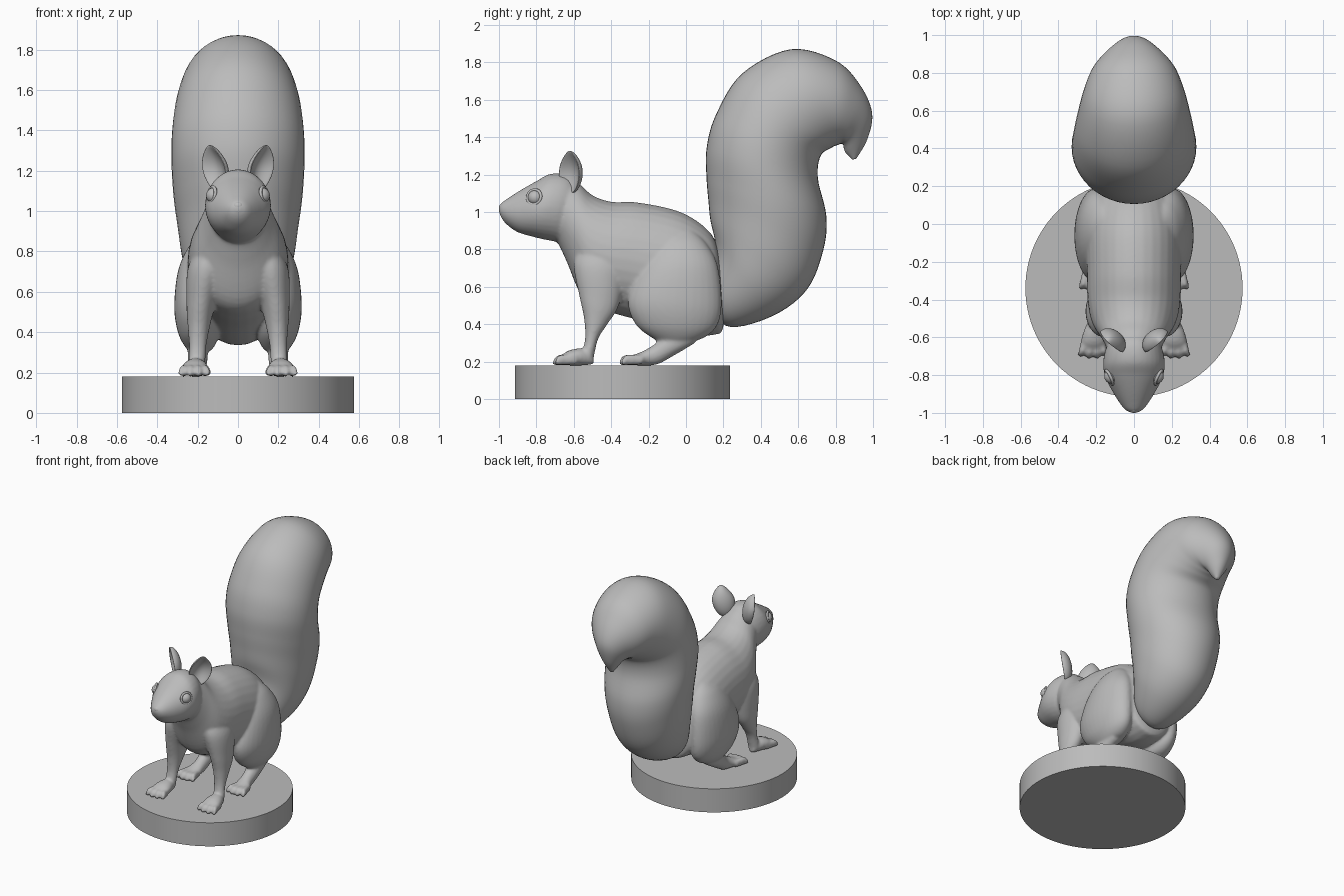
import bpy, bmesh, math
from mathutils import Vector, Matrix

cube = bpy.data.objects.get("Cube")
if cube:
    bpy.data.objects.remove(cube, do_unlink=True)

# One plain grey for everything
grey = bpy.data.materials.new("plain_grey")
grey.use_nodes = True
COLOUR = (0.5, 0.5, 0.5, 1)
grey.diffuse_color = COLOUR
grey.node_tree.nodes["Principled BSDF"].inputs["Base Color"].default_value = COLOUR


def finish(bm, name):
    """Turn a bmesh into a smooth grey object."""
    bmesh.ops.recalc_face_normals(bm, faces=bm.faces)
    for f in bm.faces:
        f.smooth = True
    mesh = bpy.data.meshes.new(name)
    bm.to_mesh(mesh)
    bm.free()
    ob = bpy.data.objects.new(name, mesh)
    bpy.context.collection.objects.link(ob)
    mesh.materials.append(grey)
    return ob


def spline(rows, steps):
    """Smooth curve through rows of numbers."""
    pts = [rows[0]] + list(rows) + [rows[-1]]
    out = []
    for a, b, c, d in zip(pts, pts[1:], pts[2:], pts[3:]):
        for k in range(steps):
            t = k / steps
            out.append([q + 0.5 * t * (r - p + t * (2*p - 5*q + 4*r - s + t * (3*(q - r) + s - p)))
                        for p, q, r, s in zip(a, b, c, d)])
    return out + [list(rows[-1])]


def loft(bm, rows, side=1, sides=32, steps=6):
    """Each row: centre x, one edge (y, z), opposite edge (y, z), half width."""
    rings = []
    for x, y1, z1, y2, z2, w in spline(rows, steps):
        c = Vector((x * side, (y1 + y2) / 2, (z1 + z2) / 2))
        n = Vector((0, (y1 - y2) / 2, (z1 - z2) / 2))
        angles = [math.tau * i / sides for i in range(sides)]
        rings.append([bm.verts.new(c + n * math.cos(a) + Vector((max(w, .004) * math.sin(a), 0, 0)))
                      for a in angles])
    for r, q in zip(rings, rings[1:]):
        for i in range(sides):
            j = (i + 1) % sides
            bm.faces.new((r[i], r[j], q[j], q[i]))
    bm.faces.new(rings[0])
    bm.faces.new(rings[-1])


def toes(bm, side, x, y, length):
    """Four toes fanning forward from a paw."""
    for k in (-1.5, -.5, .5, 1.5):
        reach = length - .012 * abs(k)
        loft(bm, [(x + .026 * k, y + .05, .235, y + .05, .185, .018),
                  (x + .036 * k, y - reach * .5, .238, y - reach * .5, .18, .021),
                  (x + .042 * k, y - reach * .85, .22, y - reach * .85, .18, .018),
                  (x + .044 * k, y - reach, .195, y - reach, .182, .006)], side, 12, 4)


# Round base
bpy.ops.mesh.primitive_cylinder_add(vertices=96, radius=.575, depth=.18, location=(0, -.34, .09))
base = bpy.context.object
base.name = "round_base"
base.data.materials.append(grey)
bpy.ops.object.shade_smooth_by_angle(angle=math.radians(30))

# Torso and neck
body = bmesh.new()
loft(body, [(0, .195, .64, .205, .44, .07), (0, .18, .78, .195, .37, .16),
            (0, .12, .9, .16, .345, .21), (0, -.03, 1.0, 0, .34, .25),
            (0, -.25, 1.05, -.25, .42, .25), (0, -.4, 1.055, -.42, .47, .245),
            (0, -.5, 1.09, -.55, .54, .22), (0, -.57, 1.15, -.64, .74, .17),
            (0, -.64, 1.18, -.69, .84, .14), (0, -.72, 1.14, -.74, .88, .11)])
# Head
loft(body, [(0, -.55, 1.1, -.58, .92, .07), (0, -.62, 1.19, -.66, .845, .14),
            (0, -.72, 1.205, -.74, .85, .163), (0, -.8, 1.165, -.82, .868, .152),
            (0, -.88, 1.12, -.9, .892, .112), (0, -.95, 1.075, -.955, .93, .073),
            (0, -.985, 1.05, -.985, .965, .045), (0, -1.0, 1.03, -1.0, 1.0, .015)])

for s in (-1, 1):
    # Front leg and paw
    loft(body, [(.13, -.56, .84, -.34, .84, .06), (.155, -.6, .72, -.32, .7, .095),
                (.185, -.57, .55, -.36, .5, .07), (.195, -.545, .43, -.42, .4, .053),
                (.2, -.54, .32, -.47, .32, .042), (.205, -.56, .24, -.495, .21, .042)], s)
    loft(body, [(.205, -.495, .23, -.495, .185, .025), (.21, -.55, .27, -.55, .18, .05),
                (.213, -.62, .262, -.62, .18, .066), (.215, -.665, .235, -.665, .185, .055)], s)
    toes(body, s, .217, -.635, .085)
    # Haunch
    loft(body, [(.13, -.08, .9, .04, .9, .04), (.155, -.17, .83, .11, .83, .085),
                (.185, -.25, .7, .17, .71, .112), (.2, -.31, .53, .19, .52, .116),
                (.195, -.27, .4, .17, .4, .103), (.19, -.17, .32, .1, .33, .07),
                (.19, -.1, .29, 0, .3, .03)], s)
    # Hind shank and foot
    loft(body, [(.2, .02, .37, .05, .3, .04), (.2, -.1, .34, -.06, .235, .05),
                (.2, -.18, .285, -.155, .185, .045), (.207, -.24, .252, -.24, .18, .055),
                (.21, -.3, .23, -.3, .182, .055)], s)
    toes(body, s, .213, -.28, .085)

body_ob = finish(body, "body_head_and_legs")
blend = body_ob.modifiers.new("blend", "REMESH")
blend.mode = "VOXEL"
blend.voxel_size = .009
blend.use_smooth_shade = True
soften = body_ob.modifiers.new("soften", "SMOOTH")
soften.factor = .5
soften.iterations = 8

# Bushy curled tail
tail = bmesh.new()
loft(tail, [(0, .1, .66, .12, .48, .07), (0, .15, .74, .24, .385, .16),
            (0, .155, .84, .475, .45, .235), (0, .13, .96, .65, .59, .275),
            (0, .12, 1.06, .735, .8, .3), (0, .11, 1.18, .75, .98, .32),
            (0, .11, 1.34, .705, 1.18, .33), (0, .16, 1.52, .72, 1.3, .325),
            (0, .3, 1.74, .78, 1.345, .305), (0, .56, 1.87, .815, 1.36, .27),
            (0, .8, 1.81, .83, 1.365, .225), (0, .93, 1.68, .84, 1.36, .17),
            (0, .995, 1.53, .843, 1.345, .105), (0, .97, 1.39, .855, 1.315, .055),
            (0, .91, 1.285, .89, 1.28, .012)], sides=48)
finish(tail, "tail")

for s, label in ((-1, "right"), (1, "left")):
    # Cupped ear opening forward and outward
    ear = bmesh.new()
    bmesh.ops.create_uvsphere(ear, u_segments=32, v_segments=24, radius=1)
    across = Vector((.72 * s, .69, 0))
    facing = Vector((.69 * s, -.72, 0))
    for v in ear.verts:
        u, w, h = v.co
        hollow = max(0, 1 - u * u - h * h)
        depth = .03 * w - .065 * hollow if w > 0 else .06 * w
        width = .08 * u * (1 - .4 * max(h, 0) ** 2)
        v.co = (Vector((s * (.118 + .022 * h), -.622, 1.212)) + across * width
                + facing * depth + Vector((0, 0, .115 * h)))
    finish(ear, label + "_ear")

    # Eye with a raised lid
    look = Vector((.88 * s, -.42, .2)).normalized()
    turn = look.to_track_quat("Z", "Y")
    place = Vector((.131 * s, -.812, 1.08))
    eye = bmesh.new()
    bmesh.ops.create_uvsphere(eye, u_segments=24, v_segments=16, radius=.04,
                              matrix=Matrix.Translation(place - look * .015) @ turn.to_matrix().to_4x4())
    finish(eye, label + "_eye")
    bpy.ops.mesh.primitive_torus_add(major_radius=.04, minor_radius=.008, major_segments=32,
                                     minor_segments=10, location=place, rotation=turn.to_euler())
    lid = bpy.context.object
    lid.name = label + "_eyelid"
    lid.data.materials.append(grey)
    bpy.ops.object.shade_smooth()

# Nose
nose = bmesh.new()
bmesh.ops.create_uvsphere(nose, u_segments=20, v_segments=14, radius=1,
                          matrix=Matrix.Translation((0, -.98, 1.025)) @ Matrix.Diagonal((.028, .02, .022, 1)))
finish(nose, "nose")
